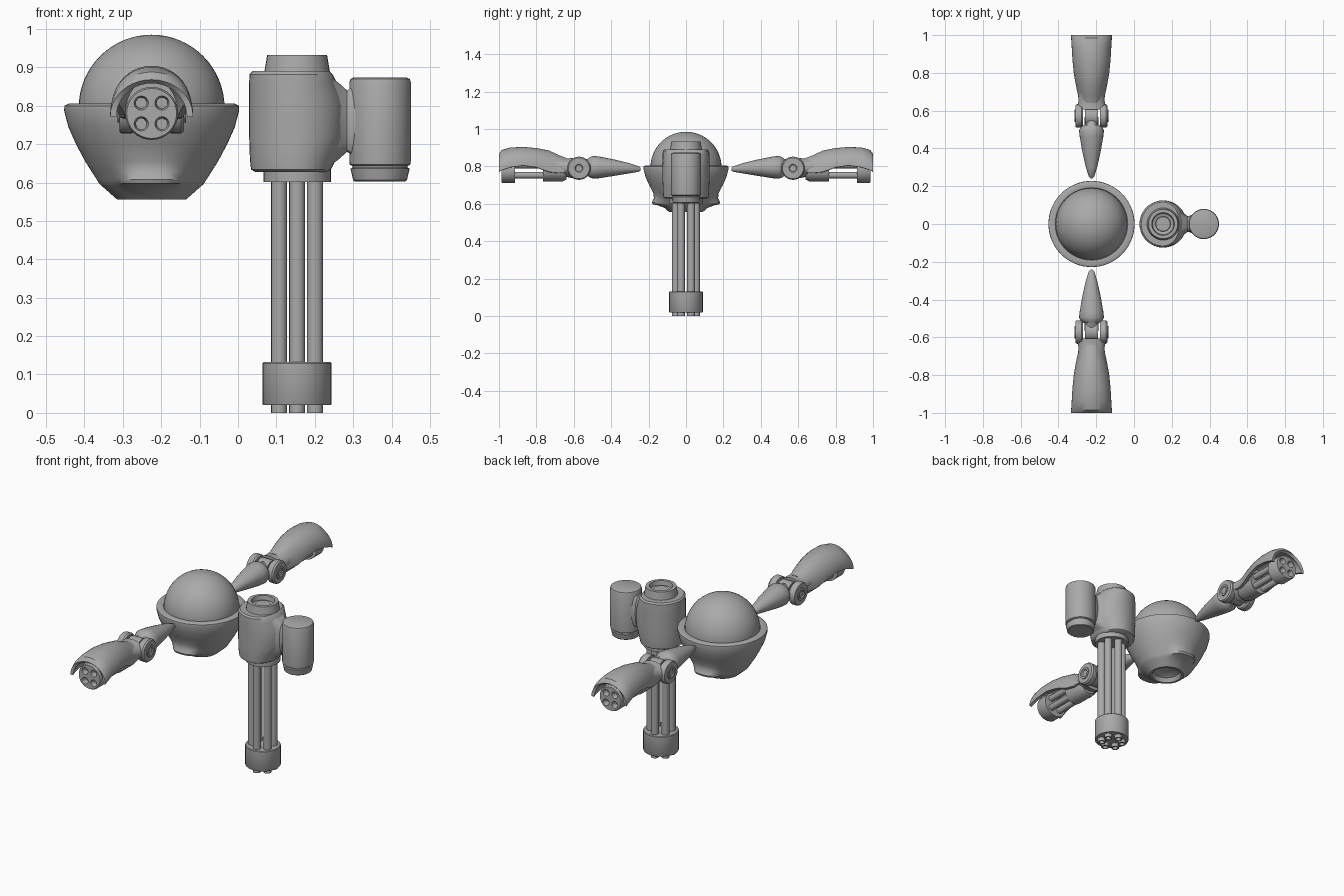
import bpy, bmesh, math
from mathutils import Matrix, Vector

if "Cube" in bpy.data.objects:
    bpy.data.objects.remove(bpy.data.objects["Cube"])

grey = bpy.data.materials.new("mid_grey")
grey.diffuse_color = (0.4, 0.4, 0.4, 1)
grey.use_nodes = True
grey.node_tree.nodes["Principled BSDF"].inputs["Base Color"].default_value = grey.diffuse_color
BX, GX, CX = -0.225, 0.154, 0.37      # body, rotary gun and canister axes
AZ = 0.78                             # arm gun axis height
ALONG_Y = Matrix.Rotation(-math.pi / 2, 4, 'X')
ALONG_X = Matrix.Rotation(math.pi / 2, 4, 'Y')


def finish(name, bm, mirror=False, cutter=None, thick=0, angle=35):
    bmesh.ops.remove_doubles(bm, verts=bm.verts, dist=1e-5)
    bmesh.ops.recalc_face_normals(bm, faces=bm.faces)
    me = bpy.data.meshes.new(name)
    bm.to_mesh(me)
    bm.free()
    me.materials.append(grey)
    ob = bpy.data.objects.new(name, me)
    bpy.context.collection.objects.link(ob)
    bpy.ops.object.select_all(action='DESELECT')
    ob.select_set(True)
    bpy.context.view_layer.objects.active = ob
    if cutter:
        m = ob.modifiers.new("holes", 'BOOLEAN')
        m.operation, m.object, m.solver = 'DIFFERENCE', cutter, 'EXACT'
        bpy.ops.object.modifier_apply(modifier=m.name)
    if thick:
        m = ob.modifiers.new("wall", 'SOLIDIFY')
        m.thickness, m.offset = thick, -1
        bpy.ops.object.modifier_apply(modifier=m.name)
    bpy.ops.object.shade_smooth_by_angle(angle=math.radians(angle))
    if mirror:
        m = ob.modifiers.new("other_side", 'MIRROR')
        m.use_axis = (False, True, False)
    return ob


def skin(bm, rings, closed=True):
    rows = [[bm.verts.new(p) for p in r] for r in rings]
    n = len(rows[0])
    for a, b in zip(rows, rows[1:]):
        for i in range(n if closed else n - 1):
            j = (i + 1) % n
            bm.faces.new((a[i], a[j], b[j], b[i]))
    return rows


def lathe(bm, profile, origin, rot=Matrix(), n=32, shape=None):
    """Spin (radius, height) points; shape(angle, r, h) may change the radius."""
    mat = Matrix.Translation(origin) @ rot
    rings = []
    for r, h in profile:
        ring = []
        for i in range(n):
            t = 2 * math.pi * i / n
            q = shape(t, r, h) if shape else r
            ring.append(mat @ Vector((q * math.cos(t), q * math.sin(t), h)))
        rings.append(ring)
    rows = skin(bm, rings)
    for row, (r, _) in ((rows[0], profile[0]), (rows[-1], profile[-1])):
        if r > 1e-4:
            bm.faces.new(row)
        else:
            bmesh.ops.remove_doubles(bm, verts=row, dist=1e-4)


def turned(name, profile, origin, rot=Matrix(), n=32, shape=None, **kw):
    bm = bmesh.new()
    lathe(bm, profile, origin, rot, n, shape)
    return finish(name, bm, **kw)


def loft(name, stations, n=24, **kw):
    """Oval sections along y: (y, half width, top z, bottom z)."""
    bm = bmesh.new()
    rings = [[(BX + w * math.cos(2 * math.pi * i / n), y,
               (a + b) / 2 + (a - b) / 2 * math.sin(2 * math.pi * i / n))
              for i in range(n)] for y, w, a, b in stations]
    rows = skin(bm, rings)
    bm.faces.new(rows[0])
    bm.faces.new(rows[-1])
    return finish(name, bm, **kw)


# Body: dome sitting in a bowl with a front and a back lip
dome = [(0.19 * math.cos(math.pi / 2 * i / 16), 0.19 * math.sin(math.pi / 2 * i / 16))
        for i in range(17)]
dome[-1] = (0, 0.19)
turned("dome", [(0.19, -0.03)] + dome, (BX, 0, 0.795), n=48)


def lips(t, r, h):
    push = {0.628: 0.016, 0.608: 0.04, 0.598: 0.042, 0.592: 0.02}.get(h, 0)
    return r + push * math.exp(-(math.cos(t) / 0.5) ** 4)


turned("bowl", [(0.18, 0.78), (0.192, 0.803), (0.215, 0.806), (0.227, 0.8), (0.228, 0.788),
                (0.217, 0.745), (0.197, 0.70), (0.173, 0.655), (0.156, 0.628), (0.143, 0.608),
                (0.137, 0.598), (0.131, 0.592), (0.115, 0.578), (0.09, 0.556), (0.078, 0.556),
                (0.066, 0.578), (0.04, 0.59), (0, 0.593)],
       (BX, 0, 0), n=64, shape=lips)

# Arms: spike with tongue, fork joint, wrist
loft("spike", [(0.242, 0.006, 0.79, 0.778), (0.25, 0.014, 0.799, 0.772),
               (0.30, 0.03, 0.816, 0.763), (0.38, 0.048, 0.836, 0.75),
               (0.46, 0.062, 0.852, 0.737), (0.495, 0.066, 0.856, 0.734),
               (0.513, 0.058, 0.85, 0.74), (0.525, 0.038, 0.84, 0.748),
               (0.60, 0.034, 0.83, 0.755)], mirror=True)
turned("joint_tongue", [(0.05, -0.034), (0.05, 0.034)], (BX, 0.57, 0.792), ALONG_X, mirror=True)
bm = bmesh.new()
for s in (-1, 1):
    lathe(bm, [(0.058, -0.02), (0.062, -0.014), (0.062, 0.012), (0.056, 0.02)],
          (BX + s * 0.064, 0.572, 0.79), ALONG_X)
finish("fork_cheeks", bm, mirror=True)
bm = bmesh.new()
for s in (-1, 1):
    lathe(bm, [(0.033, -0.01), (0.033, 0.005), (0.022, 0.005), (0.018, 0), (0, 0)],
          (BX + s * 0.084, 0.572, 0.79), ALONG_X if s > 0 else ALONG_X.inverted(), n=12)
finish("joint_pins", bm, mirror=True)
loft("wrist", [(0.605, 0.08, 0.845, 0.737), (0.63, 0.074, 0.842, 0.742),
               (0.66, 0.068, 0.844, 0.748), (0.70, 0.068, 0.852, 0.745),
               (0.75, 0.07, 0.866, 0.745)], mirror=True)

# Arched hood over each arm gun
bm = bmesh.new()
hood = [(0.64, 0.066, 0.845, 0.77), (0.68, 0.071, 0.86, 0.765), (0.73, 0.082, 0.884, 0.77),
        (0.80, 0.094, 0.898, 0.795), (0.87, 0.101, 0.904, 0.805), (0.94, 0.105, 0.901, 0.795),
        (0.985, 0.108, 0.888, 0.78), (1.0, 0.108, 0.868, 0.772)]
skin(bm, [[(BX + w * math.cos(math.pi * i / 20), y, b + (a - b) * math.sin(math.pi * i / 20))
           for i in range(21)] for y, w, a, b in hood], closed=False)
bmesh.ops.recalc_face_normals(bm, faces=bm.faces)
if sum(f.normal.z for f in bm.faces) < 0:
    bmesh.ops.reverse_faces(bm, faces=bm.faces)
me_hood = finish("hood", bm, mirror=True, thick=0.016)

# Arm gun: rear block, four rods, drilled muzzle block
turned("arm_gun_block", [(0.05, 0.64), (0.06, 0.66), (0.06, 0.765)], (BX, 0, AZ), ALONG_Y,
       mirror=True)
corners = [(x * 0.027, z * 0.027) for x in (-1, 1) for z in (-1, 1)]
bm = bmesh.new()
for x, z in corners:
    lathe(bm, [(0.017, 0.75), (0.017, 0.935)], (BX + x, 0, AZ + z), ALONG_Y, n=16)
finish("arm_gun_rods", bm, mirror=True)
bm = bmesh.new()
for x, z in corners:
    lathe(bm, [(0.014, 0.955), (0.014, 0.97), (0.021, 0.995)], (BX + x, 0, AZ + z), ALONG_Y, n=16)
cut = finish("muzzle_cutter", bm)
cut.hide_render = True
turned("arm_gun_muzzle", [(0.069, 0.915), (0.069, 0.98), (0.065, 0.987)], (BX, 0, AZ), ALONG_Y,
       mirror=True, cutter=cut)
cut.hide_viewport = True

# Rotary gun: six barrels through a front clamp
bm = bmesh.new()
for k in range(6):
    t = math.pi / 2 + k * math.pi / 3
    lathe(bm, [(0, 0.03), (0.012, 0.03), (0.014, 0), (0.021, 0), (0.021, 0.61)],
          (GX + 0.054 * math.cos(t), 0.054 * math.sin(t), 0), n=16)
finish("barrels", bm)
turned("barrel_clamp", [(0.088, 0.02), (0.09, 0.023), (0.09, 0.129), (0.087, 0.132)], (GX, 0, 0))
turned("barrel_collar", [(0.088, 0.602), (0.088, 0.64)], (GX, 0, 0))


# Housing, narrowed on the canister side at its ends
def shoulder(t, r, h):
    amount = 0.28 * min(1, max(0, (abs(h - 0.76) - 0.05) / 0.08))
    return r * (1 - amount * max(0, math.cos(t)) ** 2)


turned("housing", [(0.11, 0.628), (0.12, 0.634), (0.123, 0.66), (0.124, 0.69), (0.125, 0.72),
                   (0.125, 0.80), (0.125, 0.83), (0.125, 0.86), (0.124, 0.882), (0.116, 0.89)],
       (GX, 0, 0), n=40, shape=shoulder)
turned("top_nozzle", [(0.086, 0.885), (0.078, 0.932), (0.06, 0.932), (0.056, 0.908),
                      (0.04, 0.902), (0.038, 0.915), (0, 0.915)], (GX, 0, 0))

# Waisted bridge from housing to canister
bm = bmesh.new()
skin(bm, [[(x, w * math.cos(math.pi * i / 12),
            0.76 + h * max(-1, min(1, 1.3 * math.sin(math.pi * i / 12)))) for i in range(24)]
          for x, w, h in ((0.24, 0.085, 0.115), (0.262, 0.058, 0.1),
                          (0.284, 0.042, 0.08), (0.30, 0.045, 0.09), (0.33, 0.06, 0.1))])
finish("bridge", bm)

# Side canister and its bottom cap
turned("canister", [(0.072, 0.643), (0.079, 0.647), (0.08, 0.655), (0.08, 0.862),
                    (0.077, 0.87), (0.07, 0.873)], (CX, 0, 0))
turned("canister_cap", [(0.066, 0.603), (0.07, 0.606), (0.077, 0.636), (0.072, 0.639),
                        (0.07, 0.65)], (CX, 0, 0))
